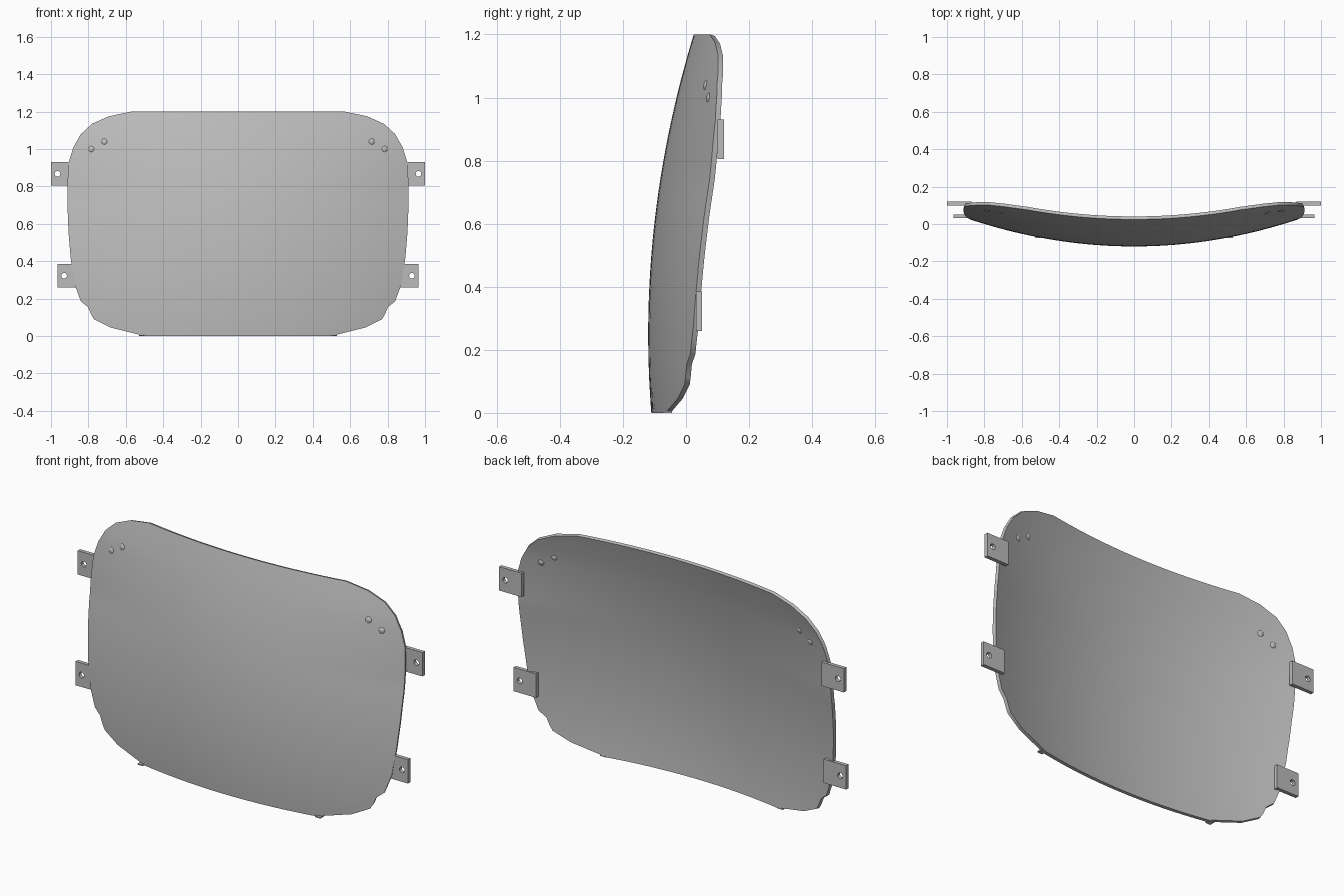
import bpy
import bmesh
import math
from mathutils import Vector

if "Cube" in bpy.data.objects:
    bpy.data.objects.remove(bpy.data.objects["Cube"])

grey = bpy.data.materials.new("plain grey")
grey.use_nodes = True
grey.diffuse_color = (0.5, 0.5, 0.5, 1)
grey.node_tree.nodes["Principled BSDF"].inputs["Base Color"].default_value = (0.5, 0.5, 0.5, 1)

THICK = 0.017
# Half outline of the panel: (height, half width)
OUTLINE = [(0, 0.5), (0.008, 0.53), (0.045, 0.68), (0.09, 0.77), (0.115, 0.785),
           (0.155, 0.802), (0.185, 0.84), (0.28, 0.875), (0.42, 0.895), (0.55, 0.906),
           (0.7, 0.912), (0.82, 0.912), (0.93, 0.905), (1.01, 0.88), (1.08, 0.84),
           (1.135, 0.78), (1.175, 0.69), (1.2, 0.57)]


def surface_y(x, z):
    """Front surface: bowed sideways and leaning back towards the top."""
    blend = min(max((z - 0.75) / 0.3, 0), 1)
    return -0.12 + 0.16 * (z - 0.25) ** 2 + (0.188 - 0.03 * blend) * x * x


def activate(obj):
    bpy.ops.object.select_all(action='DESELECT')
    obj.select_set(True)
    bpy.context.view_layer.objects.active = obj


def add_object(name, bm):
    mesh = bpy.data.meshes.new(name)
    bm.to_mesh(mesh)
    bm.free()
    mesh.materials.append(grey)
    obj = bpy.data.objects.new(name, mesh)
    bpy.context.collection.objects.link(obj)
    return obj


def apply_modifier(obj, mod):
    activate(obj)
    bpy.ops.object.modifier_apply(modifier=mod.name)


def box(name, low, high):
    bm = bmesh.new()
    bmesh.ops.create_cube(bm, size=1)
    low, high = Vector(low), Vector(high)
    for v in bm.verts:
        v.co = (low + high) / 2 + v.co * (high - low)
    return add_object(name, bm)


# Curved panel: rows follow the outline, then gain thickness backwards
levels = []
for (z0, w0), (z1, w1) in zip(OUTLINE, OUTLINE[1:]):
    steps = max(1, round((z1 - z0) / 0.04))
    levels += [(z0 + (z1 - z0) * i / steps, w0 + (w1 - w0) * i / steps) for i in range(steps)]
levels.append(OUTLINE[-1])
COLS = 40
bm = bmesh.new()
rows = []
for z, w in levels:
    xs = [w * (2 * i / COLS - 1) for i in range(COLS + 1)]
    rows.append([bm.verts.new((x, surface_y(x, z), z)) for x in xs])
for a, b in zip(rows, rows[1:]):
    for i in range(COLS):
        bm.faces.new((a[i], a[i + 1], b[i + 1], b[i]))
panel = add_object("curved_panel", bm)
shell = panel.modifiers.new("thickness", 'SOLIDIFY')
shell.thickness = THICK
shell.offset = -1
apply_modifier(panel, shell)
bpy.ops.object.shade_smooth_by_angle(angle=math.radians(35))


# Mounting tabs with a screw hole
def mounting_tab(name, side, outer, y, z):
    xs = sorted((side * outer, side * (outer - 0.13)))
    tab = box(name, (xs[0], y, z), (xs[1], y + 0.02, z + 0.125))
    bpy.ops.mesh.primitive_cylinder_add(
        vertices=20, radius=0.015, depth=0.2, rotation=(math.pi / 2, 0, 0),
        location=(side * (outer - 0.035), y, z + 0.0625))
    cutter = bpy.context.object
    cutter.hide_render = True
    hole = tab.modifiers.new("hole", 'BOOLEAN')
    hole.operation = 'DIFFERENCE'
    hole.solver = 'EXACT'
    hole.object = cutter
    apply_modifier(tab, hole)
    bpy.data.objects.remove(cutter)


# Small rounded studs near the upper corners
def stud(name, x, z):
    eps = 0.01
    slope_x = (surface_y(x + eps, z) - surface_y(x - eps, z)) / (2 * eps)
    slope_z = (surface_y(x, z + eps) - surface_y(x, z - eps)) / (2 * eps)
    normal = Vector((slope_x, -1, slope_z)).normalized()
    bm = bmesh.new()
    bmesh.ops.create_uvsphere(bm, u_segments=16, v_segments=8, radius=0.02)
    turn = normal.to_track_quat('Z', 'Y')
    centre = Vector((x, surface_y(x, z), z)) - normal * THICK / 2
    for v in bm.verts:
        v.co.z *= 0.7
        v.co = turn @ v.co + centre
    obj = add_object(name, bm)
    activate(obj)
    bpy.ops.object.shade_smooth_by_angle(angle=math.radians(40))


for side, label in ((1, "left"), (-1, "right")):
    mounting_tab(f"upper_tab_{label}", side, 1.0, 0.1, 0.805)
    mounting_tab(f"lower_tab_{label}", side, 0.965, 0.031, 0.26)
    stud(f"inner_stud_{label}", side * 0.715, 1.04)
    stud(f"outer_stud_{label}", side * 0.785, 1.0)
    # Thin lip at each end of the straight bottom edge
    ends = sorted((side * 0.5, side * 0.53))
    box(f"bottom_lip_{label}", (ends[0], -0.075, 0), (ends[1], -0.045, 0.006))
